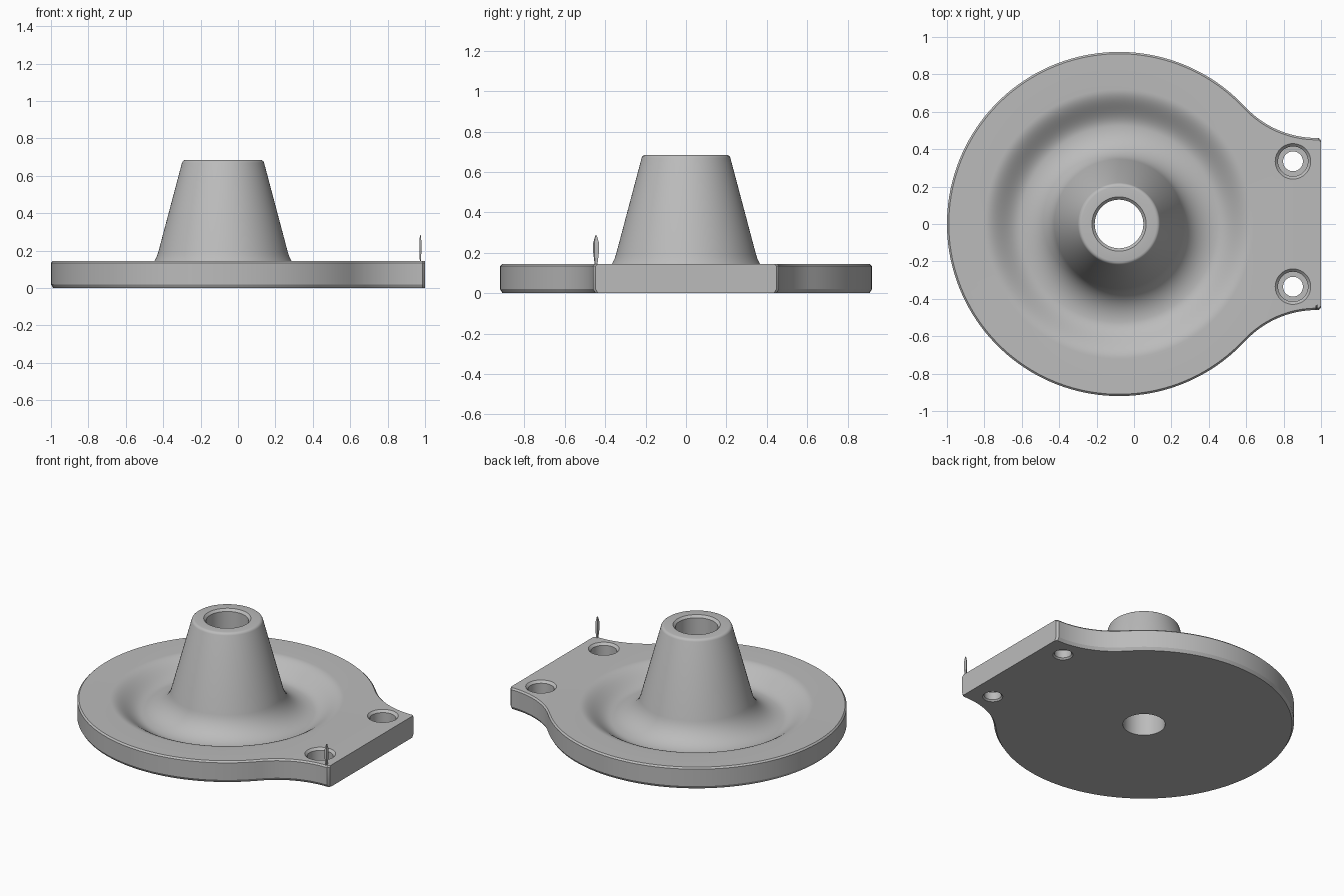
import bpy, bmesh, math
from math import sin, cos, radians

if "Cube" in bpy.data.objects:
    bpy.data.objects.remove(bpy.data.objects["Cube"], do_unlink=True)

metal = bpy.data.materials.new("plain grey")
metal.use_nodes = True
grey = (0.5, 0.5, 0.5, 1)
metal.diffuse_color = grey
metal.node_tree.nodes["Principled BSDF"].inputs["Base Color"].default_value = grey

HUB_X = -0.08
DISC_R = 0.92
THICK = 0.145
HOLE_X, HOLE_Y = 0.85, 0.335


def finish(name, bm):
    bmesh.ops.recalc_face_normals(bm, faces=bm.faces)
    mesh = bpy.data.meshes.new(name)
    bm.to_mesh(mesh)
    bm.free()
    mesh.materials.append(metal)
    obj = bpy.data.objects.new(name, mesh)
    bpy.context.collection.objects.link(obj)
    bpy.ops.object.select_all(action='DESELECT')
    obj.select_set(True)
    bpy.context.view_layer.objects.active = obj
    bpy.ops.object.shade_smooth_by_angle(angle=radians(28))
    return obj


def outline(d):
    """Disc blended into the mounting tab, inset by d."""
    upper = [(1, 0.447 - d), (0.987, 0.46 - d)]
    cx, cy, r = 0.976, 0.98, 0.52 + d
    sweep = math.atan2(cy, cx - HUB_X)
    for i in range(21):
        a = -math.pi / 2 - (math.pi / 2 - sweep) * i / 20
        upper.append((cx + r * cos(a), cy + r * sin(a)))
    n = 56
    for i in range(1, n):
        a = sweep + (math.pi - sweep) * i / n
        upper.append((HUB_X + (DISC_R - d) * cos(a), (DISC_R - d) * sin(a)))
    lower = [(x, -y) for x, y in reversed(upper)]
    return upper + [(HUB_X - DISC_R + d, 0)] + lower


def skin(bm, rings):
    """Join successive rings of points with quads; return end loops."""
    loops = [[bm.verts.new(p) for p in ring] for ring in rings]
    for a, b in zip(loops, loops[1:]):
        for i in range(len(a)):
            j = (i + 1) % len(a)
            bm.faces.new((a[i], a[j], b[j], b[i]))
    return loops[0], loops[-1]


def revolve(bm, profile, x, y, n):
    turn = [2 * math.pi * i / n for i in range(n)]
    return skin(bm, [[(x + r * cos(a), y + r * sin(a), z) for a in turn]
                     for r, z in profile])


def cap(bm, loops):
    edges = [bm.edges.get((lp[i - 1], lp[i])) for lp in loops for i in range(len(lp))]
    bmesh.ops.triangle_fill(bm, edges=edges, use_beauty=True)


# Hub section: trough, cone fillet, cone, rounded top and bore
TROUGH_R, TROUGH_Z, RIM_R = 0.525, 0.055, 0.72
section = []
for i in range(17):
    t = i / 16
    section.append((RIM_R + (TROUGH_R - RIM_R) * t,
                    THICK + (TROUGH_Z - THICK) * (1 - cos(math.pi * t)) / 2))
fillet = 0.185
for i in range(1, 13):
    a = radians(75) * i / 12
    section.append((TROUGH_R - fillet * sin(a), TROUGH_Z + fillet * (1 - cos(a))))
for a in (0, 25, 50, 75):
    section.append((0.2 + 0.02 * cos(radians(a + 15)), 0.665 + 0.02 * sin(radians(a + 15))))
section += [(0.145, 0.685), (0.13, 0.67), (0.13, 0)]

# Counterbored screw hole section
screw = [(0.095, THICK), (0.08, THICK - 0.015), (0.08, 0.06),
         (0.053, 0.06), (0.053, 0.01), (0.062, 0)]

# Flange: outer wall, hub and holes joined by flat caps
bm = bmesh.new()
levels = [(0.012, 0), (0, 0.02), (0, THICK - 0.01), (0.01, THICK)]
bottom, top = skin(bm, [[(x, y, z) for x, y in outline(d)] for d, z in levels])
tops, bottoms = [top], [bottom]
for profile, x, y, n in ((section, HUB_X, 0, 128),
                         (screw, HOLE_X, HOLE_Y, 40),
                         (screw, HOLE_X, -HOLE_Y, 40)):
    first, last = revolve(bm, profile, x, y, n)
    tops.append(first)
    bottoms.append(last)
cap(bm, tops)
cap(bm, bottoms)
finish("hub_flange", bm)

# Thin upright sliver at the tab corner
bm = bmesh.new()
sliver = [(0.006, 0.135), (0.014, 0.2), (0.014, 0.25), (0.004, 0.285)]
skin(bm, [[(0.975 - w * 0.4, -0.445 - w, z), (0.975 + w * 0.4, -0.445 - w * 0.6, z),
           (0.975 + w * 0.4, -0.445 + w, z), (0.975 - w * 0.4, -0.445 + w * 0.6, z)]
          for w, z in sliver])
bmesh.ops.holes_fill(bm, edges=bm.edges)
finish("corner_sliver", bm)
